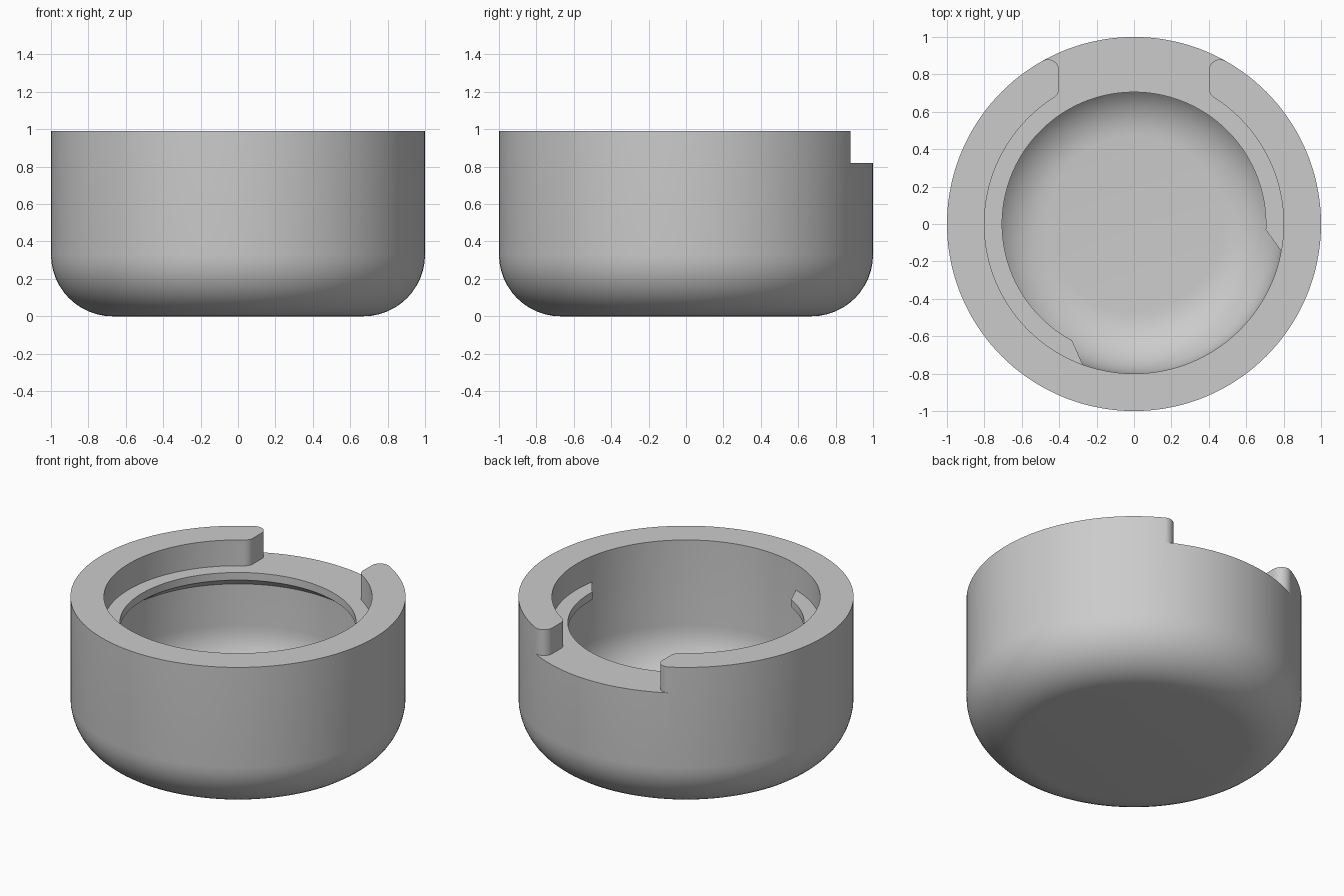
import bpy, bmesh, math
from math import cos, sin, pi, radians, degrees, atan2, sqrt

cube = bpy.data.objects.get("Cube")
if cube:
    bpy.data.objects.remove(cube)

GREY = (0.6, 0.6, 0.6, 1)
grey = bpy.data.materials.new("plain grey")
grey.use_nodes = True
grey.diffuse_color = GREY
grey.node_tree.nodes["Principled BSDF"].inputs["Base Color"].default_value = GREY

SEG = 144
RIM, STEP, INNER = 0.99, 0.82, 0.8
FLOOR, ROUND = 0.1, 0.33
GAP, TIP = 0.4, 0.06


def arc(cx, cy, r, a0, a1, n=12):
    """Points along an arc, angles in degrees."""
    return [(cx + r * cos(radians(a0 + (a1 - a0) * i / n)),
             cy + r * sin(radians(a0 + (a1 - a0) * i / n))) for i in range(n + 1)]


def finish(bm, name):
    bmesh.ops.recalc_face_normals(bm, faces=bm.faces)
    mesh = bpy.data.meshes.new(name)
    bm.to_mesh(mesh)
    bm.free()
    mesh.materials.append(grey)
    obj = bpy.data.objects.new(name, mesh)
    bpy.context.collection.objects.link(obj)
    return obj


def smooth(obj):
    bpy.ops.object.select_all(action='DESELECT')
    obj.select_set(True)
    bpy.context.view_layer.objects.active = obj
    bpy.ops.object.shade_smooth_by_angle(angle=radians(30))


# Bowl: lathed wall with rounded outer base and rounded inside floor
profile = (arc(1 - ROUND, ROUND, ROUND, -90, 0) + [(1, RIM), (INNER, RIM)]
           + arc(INNER - ROUND, FLOOR + ROUND, ROUND, 0, -90))
bm = bmesh.new()
rings = [[bm.verts.new((r * cos(2 * pi * i / SEG), r * sin(2 * pi * i / SEG), z))
          for i in range(SEG)] for r, z in profile]
for a, b in zip(rings, rings[1:]):
    for i in range(SEG):
        j = (i + 1) % SEG
        bm.faces.new((a[i], a[j], b[j], b[i]))
bm.faces.new(rings[0])
bm.faces.new(rings[-1])
bowl = finish(bm, "bowl")

# Notch cutter: straight sides, rounded tangent to the bore and the outer wall
cx = GAP + TIP
y_in = sqrt((INNER + TIP) ** 2 - cx ** 2)
y_out = sqrt((1 - TIP) ** 2 - cx ** 2)
half = ([(0.42, 0.5)]
        + arc(cx, y_in, TIP, 180 + degrees(atan2(y_in, cx)), 180, 8)
        + arc(cx, y_out, TIP, 180, degrees(atan2(y_out, cx)), 14)
        + [(0.6, 0.88), (0.6, 1.2)])
outline = half + [(-x, y) for x, y in reversed(half)]
bm = bmesh.new()
base = bm.faces.new([bm.verts.new((x, y, STEP)) for x, y in outline])
top = bmesh.ops.extrude_face_region(bm, geom=[base])["geom"]
bmesh.ops.translate(bm, vec=(0, 0, 0.4),
                    verts=[v for v in top if isinstance(v, bmesh.types.BMVert)])
cutter = finish(bm, "notch_cutter")
cutter.hide_render = True

cut = bowl.modifiers.new("notch", 'BOOLEAN')
cut.operation = 'DIFFERENCE'
cut.solver = 'EXACT'
cut.object = cutter
bpy.context.view_layer.objects.active = bowl
bpy.ops.object.modifier_apply(modifier=cut.name)
bpy.data.objects.remove(cutter)
smooth(bowl)

# Inner ledge: swept strip with sloped underside and slanted ends
BACK = INNER + 0.001
section = [(BACK, STEP, 8), (0.705, STEP, 0), (0.705, 0.77, 0), (BACK, 0.70, 8)]
START, END, STEPS = -2.5, 242, 110
bm = bmesh.new()
rows = []
for k in range(STEPS + 1):
    row = []
    for r, z, extra in section:
        a = radians(START - extra + (END - START + 2 * extra) * k / STEPS)
        row.append(bm.verts.new((r * cos(a), r * sin(a), z)))
    rows.append(row)
for a, b in zip(rows, rows[1:]):
    for i in range(len(section) - 1):
        bm.faces.new((a[i], a[i + 1], b[i + 1], b[i]))
bm.faces.new(rows[0])
bm.faces.new(rows[-1])
smooth(finish(bm, "inner_ledge"))
